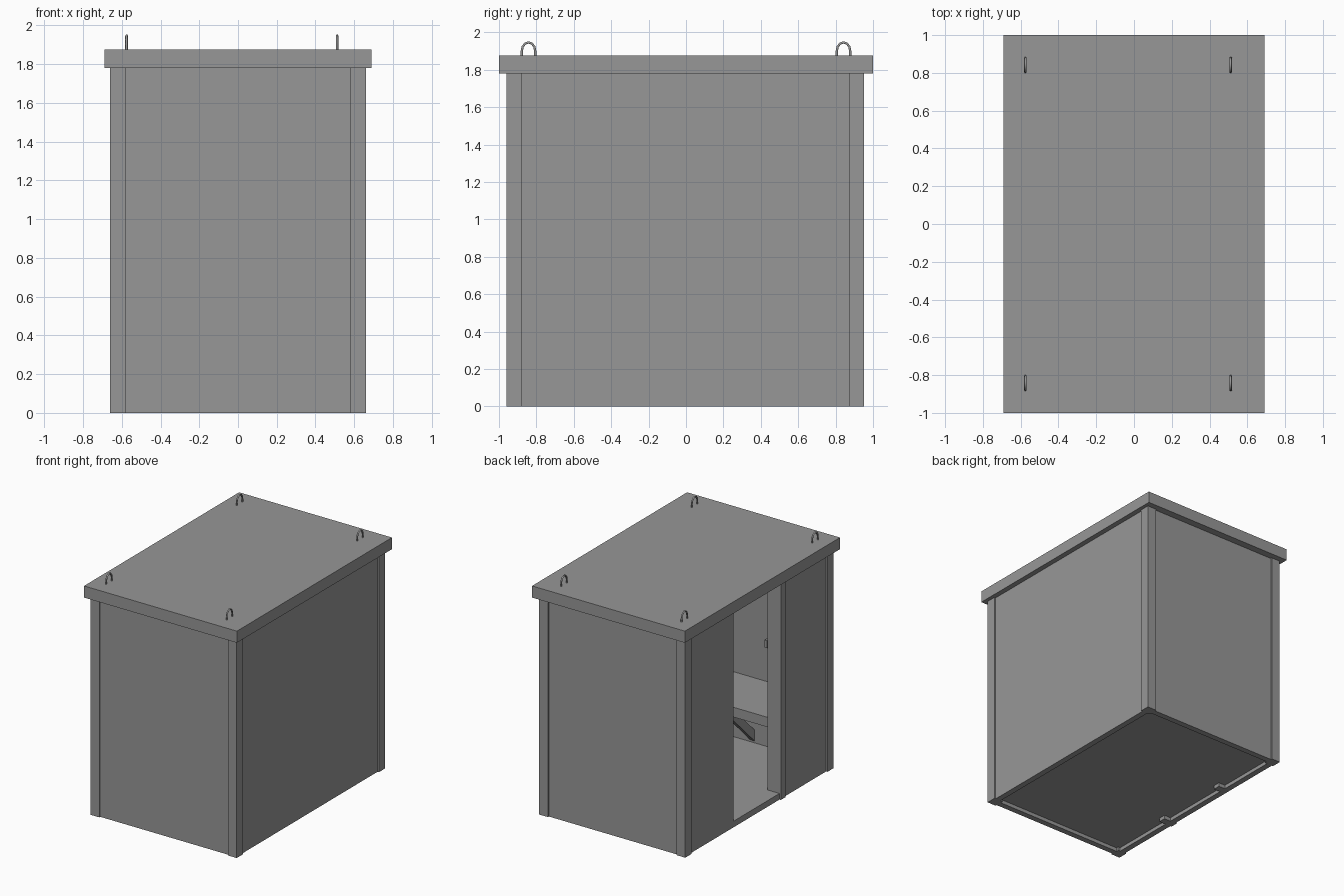
import bpy
import math
from mathutils import Vector

cube = bpy.data.objects.get("Cube")
if cube:
    bpy.data.objects.remove(cube, do_unlink=True)

grey = bpy.data.materials.new("plain grey")
grey.use_nodes = True
colour = (0.31, 0.31, 0.31, 1)
grey.diffuse_color = colour
grey.node_tree.nodes["Principled BSDF"].inputs["Base Color"].default_value = colour


def box(name, x, y, z):
    """Box from three (low, high) ranges."""
    bpy.ops.mesh.primitive_cube_add(size=1)
    ob = bpy.context.object
    ob.name = name
    for v in ob.data.vertices:
        v.co = Vector([r[0] if c < 0 else r[1] for r, c in zip((x, y, z), v.co)])
    ob.data.materials.append(grey)
    return ob


# Overall limits of the walls
W, FRONT, BACK = 0.66, -0.96, 0.953
TOP, POST, INSET, THICK = 1.78, 0.08, 0.012, 0.06
SILL = 0.05
DOOR_FRONT, DOOR_BACK, JAMB = -0.28, 0.31, 0.06
full = (0, TOP)

# Roof slab
box("roof", (-0.69, 0.69), (-1, 1), (TOP, 1.875))

# Corner posts
for sx, side in ((-1, "right"), (1, "left")):
    x = sorted((sx * W, sx * (W - POST)))
    box("front_post_" + side, x, (FRONT, FRONT + POST), full)
    box("back_post_" + side, x, (BACK - POST, BACK), full)

# Solid walls, set back slightly between the posts
inner_x = (-W + POST, W - POST)
box("front_wall", inner_x, (FRONT + INSET, FRONT + THICK), full)
box("back_wall", inner_x, (BACK - THICK, BACK - INSET), full)
box("left_wall", (W - THICK, W - INSET), (FRONT + POST, BACK - POST), full)

# Doorway wall: panel, opening with sill, panel
door_x = (-W + INSET, -W + THICK)
box("doorway_front_panel", door_x, (FRONT + POST, DOOR_FRONT - JAMB), full)
box("doorway_back_panel", door_x, (DOOR_BACK, BACK - POST), full)
box("door_sill", door_x, (DOOR_FRONT, DOOR_BACK), (0, SILL))
box("door_jamb_front", (-W, -W + 0.12), (DOOR_FRONT - JAMB, DOOR_FRONT), full)
box("door_jamb_back", (-W + THICK, -W + 0.12), (DOOR_BACK, DOOR_BACK + JAMB), full)

# Floor, raised above the bottom edge of the walls
box("floor", (-W + THICK, W - THICK), (FRONT + THICK, BACK - THICK), (0.03, SILL))

# Bench along the front wall
wall_y = FRONT + THICK
box("bench", (-W + THICK, W - THICK), (wall_y, wall_y + 0.51), (0.5, 0.58))

# Diagonal bench brace: a side profile given thickness
profile = [(wall_y, 0.065), (wall_y + 0.44, 0.5), (wall_y + 0.35, 0.5), (wall_y, 0.155)]
n = len(profile)
verts = [(x, y, z) for x in (0.01, 0.05) for y, z in profile]
faces = [tuple(range(n))[::-1], tuple(range(n, 2 * n))]
faces += [(i, (i + 1) % n, (i + 1) % n + n, i + n) for i in range(n)]
mesh = bpy.data.meshes.new("bench_brace")
mesh.from_pydata(verts, [], faces)
mesh.materials.append(grey)
brace = bpy.data.objects.new("bench_brace", mesh)
bpy.context.collection.objects.link(brace)

# Small peg on the wall above the bench
box("wall_peg", (-0.12, -0.1), (wall_y, wall_y + 0.03), (0.87, 0.93))


def lifting_loop(name, x, y):
    """Faceted arch of thin rod, standing on the roof."""
    curve = bpy.data.curves.new(name, "CURVE")
    curve.dimensions = "3D"
    curve.bevel_depth = 0.007
    curve.bevel_resolution = 1
    curve.use_fill_caps = True
    steps = 6
    points = [(x, y - 0.036, 1.873)]
    for i in range(steps + 1):
        a = math.pi * (1 - i / steps)
        points.append((x, y + 0.036 * math.cos(a), 1.9 + 0.046 * math.sin(a)))
    points.append((x, y + 0.036, 1.873))
    spline = curve.splines.new("POLY")
    spline.points.add(len(points) - 1)
    for p, co in zip(spline.points, points):
        p.co = (*co, 1)
    curve.materials.append(grey)
    bpy.context.collection.objects.link(bpy.data.objects.new(name, curve))


# Lifting loops near the four roof corners
for x, side in ((-0.575, "right"), (0.512, "left")):
    lifting_loop("lifting_loop_front_" + side, x, -0.842)
    lifting_loop("lifting_loop_back_" + side, x, 0.842)
